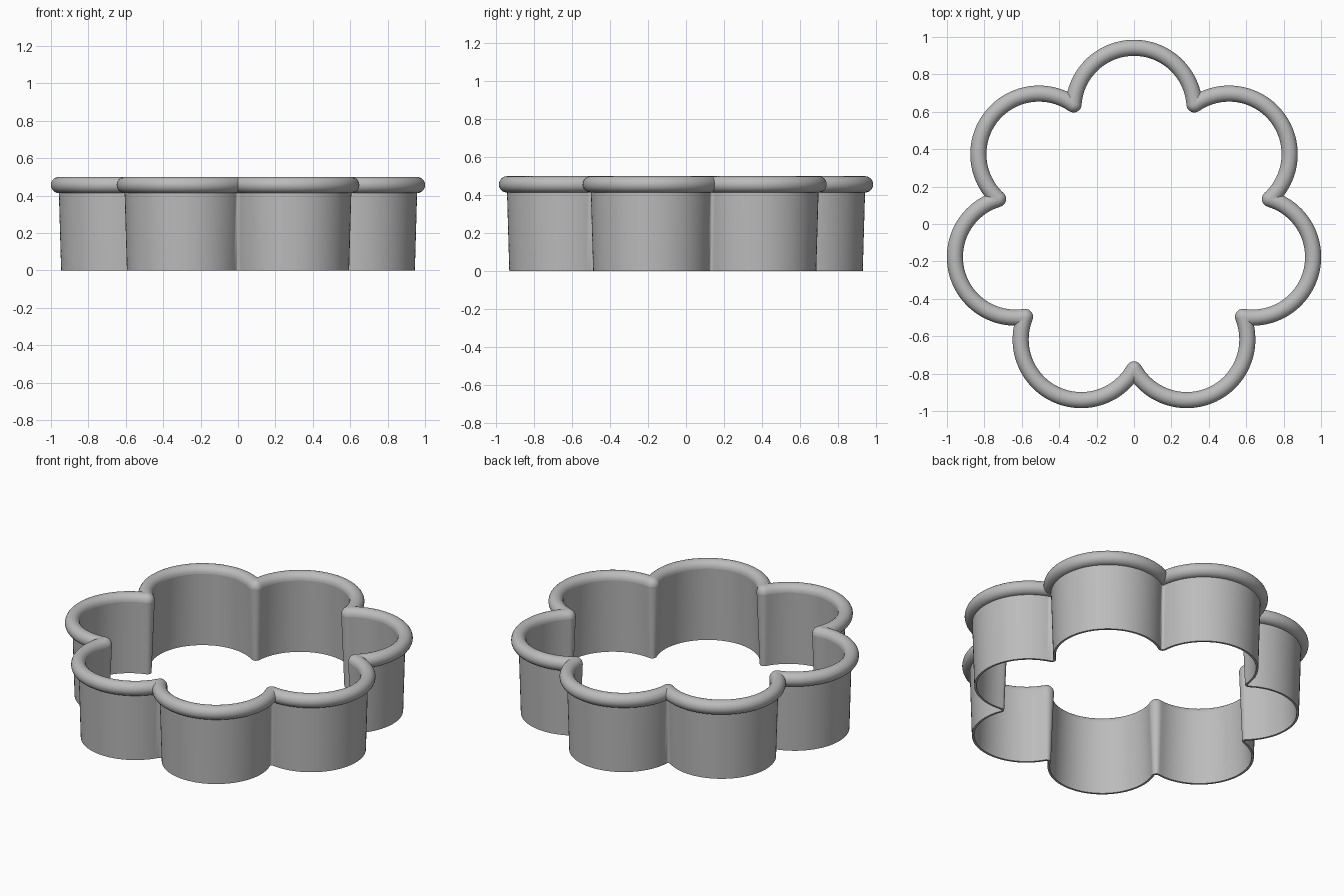
import bpy, bmesh
from math import pi, sin, cos, acos, radians

if "Cube" in bpy.data.objects:
    bpy.data.objects.remove(bpy.data.objects["Cube"], do_unlink=True)

PETALS = 7
HALF = pi / PETALS
DIST, RADIUS = 0.65, 0.324       # petal centre distance and petal radius
SHIFT_Y = -0.032                 # centres the outline on y
BEAD, BEAD_Z = 0.043, 0.457      # rim bead radius and height
ARC_STEPS, NOTCH_STEPS = 40, 10

metal = bpy.data.materials.new("grey metal")
metal.use_nodes = True
grey = (0.5, 0.5, 0.5, 1)
metal.diffuse_color = grey
metal.node_tree.nodes["Principled BSDF"].inputs["Base Color"].default_value = grey


def arc_end(radius):
    """Angle at which a petal circle meets the line between two petals."""
    return HALF + pi / 2 - acos(DIST * sin(HALF) / radius)


def outline(offset):
    """Flower outline moved outward by offset, with rounded inner notches."""
    radius = RADIUS + offset
    end = arc_end(max(radius, RADIUS))
    base = arc_end(RADIUS)
    points = []
    for k in range(PETALS):
        turn = pi / 2 + 2 * HALF * k
        local = []
        for i in range(ARC_STEPS + 1):
            t = end * (2 * i / ARC_STEPS - 1)
            local.append((DIST + radius * cos(t), radius * sin(t)))
        # Notch: round about the corner on the inside, sharp on the outside
        corner_r = max(radius, RADIUS)
        cx, cy = DIST + corner_r * cos(end), corner_r * sin(end)
        bend = max(-offset, 0)
        for i in range(1, NOTCH_STEPS):
            t = pi + base + (2 * HALF - 2 * base) * i / NOTCH_STEPS
            local.append((cx + bend * cos(t), cy + bend * sin(t)))
        points += [(x * cos(turn) - y * sin(turn),
                    x * sin(turn) + y * cos(turn) + SHIFT_Y) for x, y in local]
    return points


def sweep(name, profile):
    """Loft a profile of (offset, height) pairs around the flower."""
    bm = bmesh.new()
    rings = [[bm.verts.new((x, y, z)) for x, y in outline(o)] for o, z in profile]
    count = len(rings[0])
    for a, b in zip(rings, rings[1:]):
        for j in range(count):
            n = (j + 1) % count
            bm.faces.new((a[j], a[n], b[n], b[j]))
    bmesh.ops.remove_doubles(bm, verts=bm.verts, dist=0.00005)
    mesh = bpy.data.meshes.new(name)
    bm.to_mesh(mesh)
    bm.free()
    mesh.materials.append(metal)
    obj = bpy.data.objects.new(name, mesh)
    bpy.context.collection.objects.link(obj)
    bpy.ops.object.select_all(action='DESELECT')
    obj.select_set(True)
    bpy.context.view_layer.objects.active = obj
    bpy.ops.object.shade_smooth_by_angle(angle=radians(35))


# Tapered wall, thin at the cutting edge
sweep("cutter_wall", [(-BEAD, BEAD_Z), (-0.025, 0), (-0.012, 0), (0, BEAD_Z - BEAD)])

# Rounded bead along the top
sweep("rim_bead", [(BEAD * cos(radians(a)), BEAD_Z + BEAD * sin(radians(a)))
                   for a in range(-90, 181, 15)])
